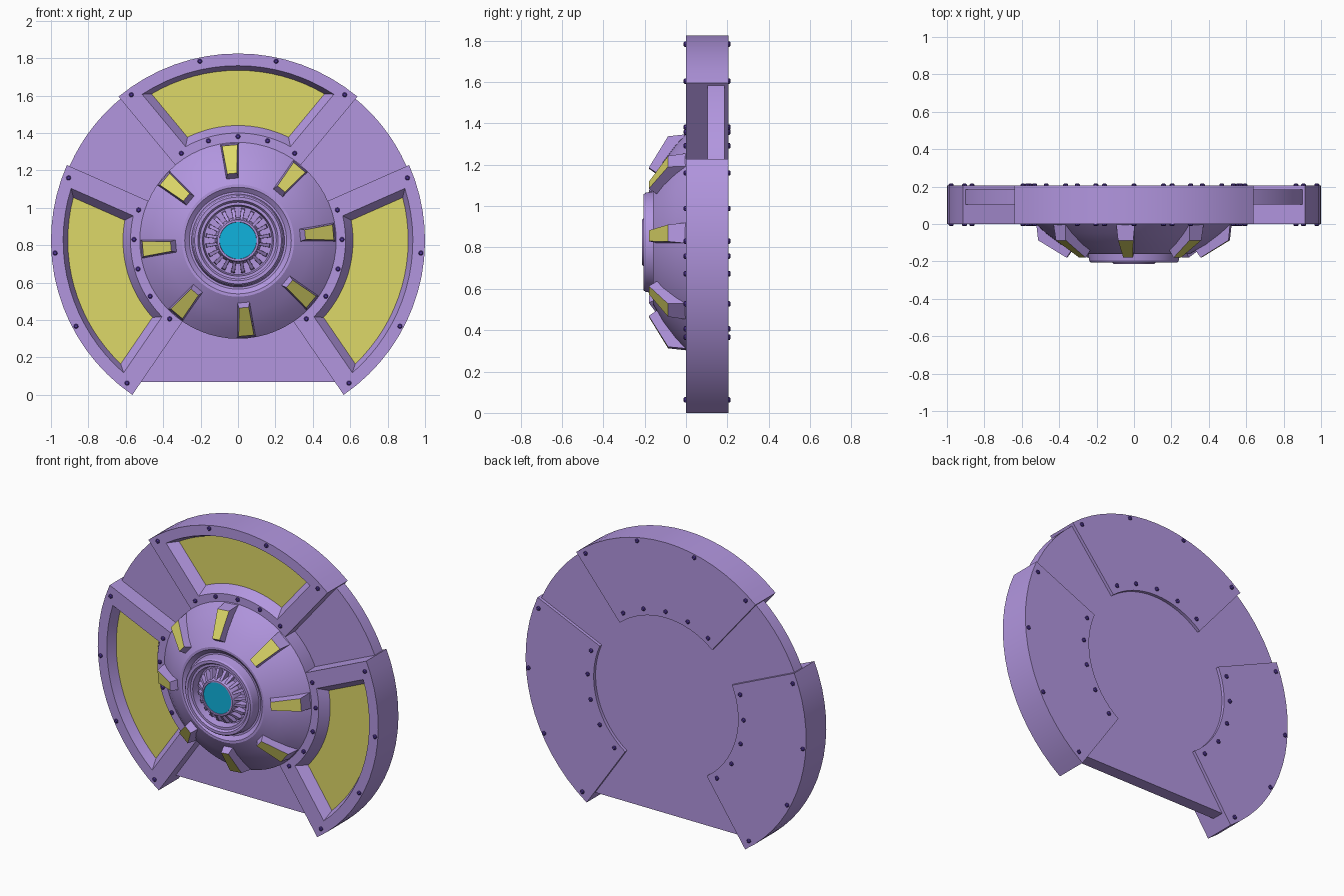
import bpy, bmesh, math
from mathutils import Vector

if "Cube" in bpy.data.objects:
    bpy.data.objects.remove(bpy.data.objects["Cube"])

CZ = 0.825            # height of the disc centre
HALF = 39.7           # half angle of one outer panel, degrees
PANELS = {"top": 90.0, "right": -15.9, "left": 195.9}


def material(name, rgb):
    m = bpy.data.materials.new(name)
    m.diffuse_color = (*rgb, 1.0)
    m.use_nodes = True
    m.node_tree.nodes["Principled BSDF"].inputs["Base Color"].default_value = m.diffuse_color
    return m


PURPLE = material("lilac_metal", (0.445, 0.305, 0.74))
YELLOW = material("yellow_panel", (0.73, 0.69, 0.14))
CYAN = material("cyan_core", (0.005, 0.45, 0.73))
DARK = material("dark_rivet", (0.09, 0.04, 0.33))


def polar(r, deg, y):
    a = math.radians(deg)
    return Vector((r * math.cos(a), y, CZ + r * math.sin(a)))


def finish(name, bm, mats, smooth=True):
    bmesh.ops.recalc_face_normals(bm, faces=bm.faces[:])
    me = bpy.data.meshes.new(name)
    bm.to_mesh(me)
    bm.free()
    ob = bpy.data.objects.new(name, me)
    bpy.context.collection.objects.link(ob)
    for m in mats:
        me.materials.append(m)
    if smooth:
        bpy.ops.object.select_all(action='DESELECT')
        ob.select_set(True)
        bpy.context.view_layer.objects.active = ob
        bpy.ops.object.shade_smooth_by_angle(angle=math.radians(28))
    return ob


def bridge(bm, a, b):
    n = len(a)
    for i in range(n):
        bm.faces.new((a[i], a[(i + 1) % n], b[(i + 1) % n], b[i]))


def lathe(name, profile, mat, segs=64, closed=False):
    """Spin (radius, y) points about the disc axis."""
    bm = bmesh.new()
    rings = [[bm.verts.new(polar(r, 360 * i / segs, y)) for i in range(segs)]
             for r, y in profile]
    for a, b in zip(rings, rings[1:]):
        bridge(bm, a, b)
    if closed:
        bridge(bm, rings[-1], rings[0])
    else:
        bm.faces.new(rings[0])
        bm.faces.new(rings[-1])
    return finish(name, bm, [mat])


def sector_panel(name, mid, n=17):
    """Thick ring sector with a bevelled recess and a yellow floor."""
    bm = bmesh.new()

    def loop(r_out, r_in, off, y):
        pts = []
        for r, sign in ((r_out, 1), (r_in, -1)):
            h = HALF - math.degrees(math.asin(off / r))
            pts += [bm.verts.new(polar(r, mid + sign * h * (1 - 2 * i / (n - 1)), y))
                    for i in range(n)]
        return pts

    def cap(l, index=0):
        for i in range(n - 1):
            f = bm.faces.new((l[i], l[i + 1], l[-2 - i], l[-1 - i]))
            f.material_index = index

    loops = [loop(1.0, 0.515, 0, 0.205), loop(1.0, 0.515, 0, 0.0),
             loop(0.935, 0.575, 0.105, 0.0), loop(0.91, 0.615, 0.145, 0.06)]
    for a, b in zip(loops, loops[1:]):
        bridge(bm, a, b)
    cap(loops[0])
    cap(loops[-1], 1)
    finish(name, bm, [PURPLE, YELLOW])


def prism(name, quad_base, quad_top, mats, top_index=0):
    bm = bmesh.new()
    a = [bm.verts.new(p) for p in quad_base]
    b = [bm.verts.new(p) for p in quad_top]
    bridge(bm, a, b)
    bm.faces.new(a)
    bm.faces.new(b).material_index = top_index
    return finish(name, bm, mats, smooth=False)


def radial_quad(deg, r1, y1, w1, r2, y2, w2):
    """Four corners of a strip running from radius r1 to r2."""
    side = Vector((-math.sin(math.radians(deg)), 0, math.cos(math.radians(deg))))
    p, q = polar(r1, deg, y1), polar(r2, deg, y2)
    return [p + side * w1 / 2, p - side * w1 / 2, q - side * w2 / 2, q + side * w2 / 2]


# Back plate: thin disc with a flat bottom edge
bm = bmesh.new()
cut = math.degrees(math.asin((CZ - 0.07) / 0.985))
rings = [[bm.verts.new(polar(0.985, -cut + (180 + 2 * cut) * i / 72, y)) for i in range(73)]
         for y in (0.105, 0.185)]
bridge(bm, *rings)
for ring in rings:
    bm.faces.new(ring)
finish("back_plate", bm, [PURPLE])

# Outer panels
for side, mid in PANELS.items():
    sector_panel(side + "_panel", mid)

# Rivets on the front and back of every panel
bm = bmesh.new()
for mid in PANELS.values():
    spots = [(0.98, s * 12) for s in (-1, 1)] + [(0.966, s * 36.2) for s in (-1, 1)]
    spots += [(0.556, a) for a in (-33, -16.5, 0, 16.5, 33)]
    for r, a in spots:
        for y0, y1 in ((0.003, -0.011), (0.202, 0.216)):
            rims = []
            for rad, y in ((0.013, y0), (0.013, (y0 + y1 * 2) / 3), (0.008, y1)):
                c = polar(r, mid + a, y)
                rims.append([bm.verts.new(c + Vector((rad * math.cos(t * math.pi / 4), 0,
                                                      rad * math.sin(t * math.pi / 4))))
                             for t in range(8)])
            bridge(bm, rims[0], rims[1])
            bridge(bm, rims[1], rims[2])
            bm.faces.new(rims[2])
            bm.faces.new(rims[0])
finish("rivets", bm, [DARK], smooth=False)

# Central dome with a sunken middle
lathe("dome", [(0.52, 0.12), (0.525, 0.0), (0.47, -0.05), (0.39, -0.11), (0.30, -0.16),
               (0.285, -0.16), (0.26, -0.14), (0.18, -0.14)], PURPLE)

# Raised ring around the core
lathe("core_ring", [(0.25, -0.13), (0.24, -0.195), (0.232, -0.205), (0.215, -0.205),
                    (0.205, -0.19), (0.19, -0.19), (0.18, -0.13)], PURPLE, closed=True)

# Dome windows: eight raised blocks with yellow faces
for k in range(8):
    deg = 5 + 45 * k
    prism(f"dome_window_{k + 1}",
          radial_quad(deg, 0.52, 0.0, 0.10, 0.325, -0.13, 0.07),
          radial_quad(deg, 0.511, -0.087, 0.082, 0.36, -0.18, 0.052),
          [PURPLE, YELLOW], 1)

# Core: hub, radiating fins and cyan lens
lathe("core_hub", [(0.125, -0.13), (0.115, -0.205), (0.11, -0.213), (0.10, -0.213),
                   (0.098, -0.205)], PURPLE, segs=48)
lathe("core_lens", [(0.0985, -0.20), (0.0985, -0.209)], CYAN, segs=48)
for k in range(20):
    deg = 18 * k + 9
    prism(f"core_fin_{k + 1}",
          radial_quad(deg, 0.175, -0.135, 0.022, 0.11, -0.135, 0.016),
          radial_quad(deg, 0.17, -0.165, 0.020, 0.11, -0.205, 0.014), [PURPLE])
